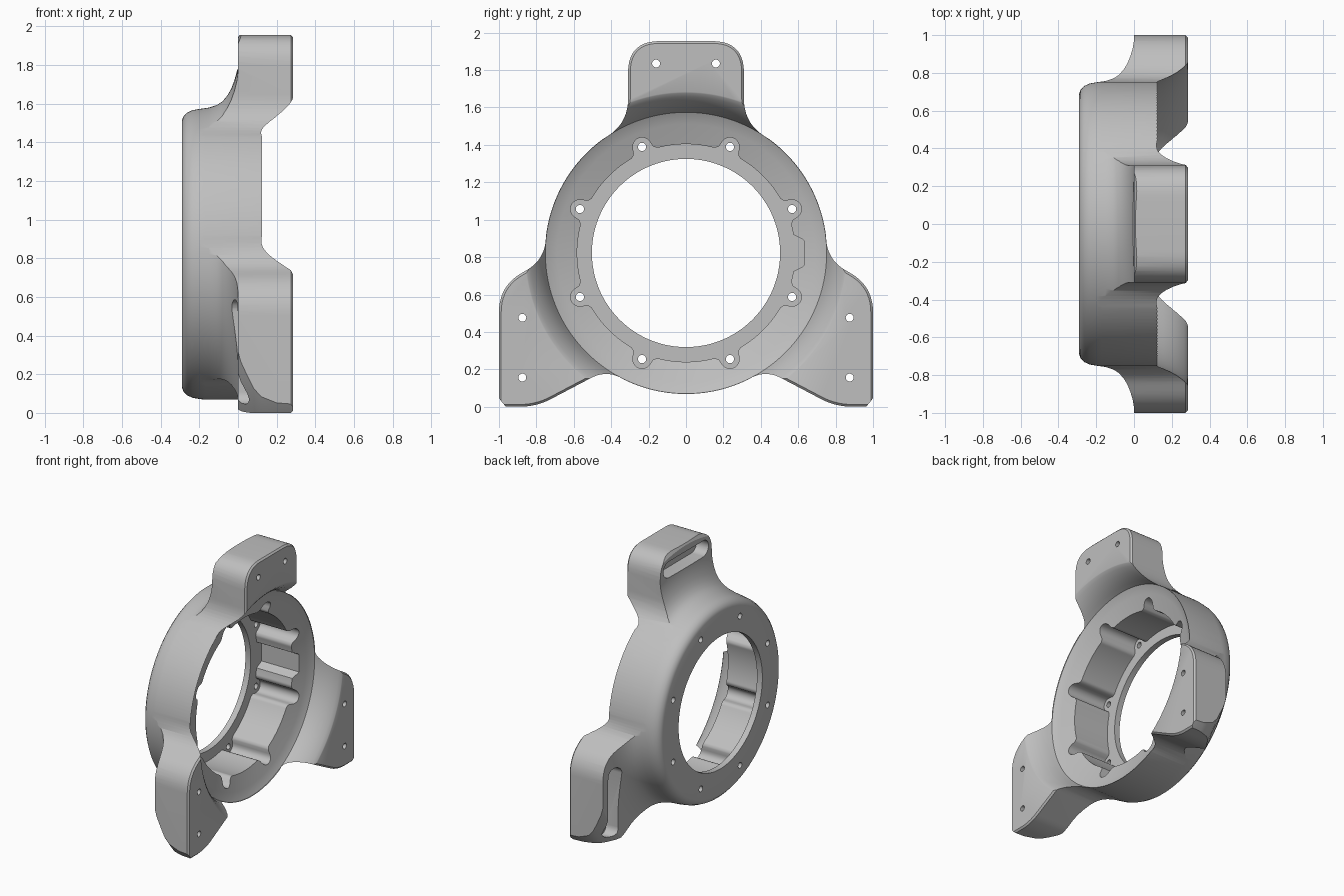
import bpy, bmesh
from math import sin, cos, pi, radians, sqrt, atan2
from mathutils import Vector

if "Cube" in bpy.data.objects:
    bpy.data.objects.remove(bpy.data.objects["Cube"])

CZ = 0.822      # height of the ring axis, which runs along x
RING = 0.754    # outer ring radius
BORE = 0.503    # through bore radius
BOLT = 0.614    # flange screw circle
LOBE = 0.05     # radius of the pocket lobes around the screws

metal = bpy.data.materials.new("grey metal")
metal.use_nodes = True
grey = (0.52, 0.52, 0.52, 1)
metal.diffuse_color = grey
metal.node_tree.nodes["Principled BSDF"].inputs["Base Color"].default_value = grey


def loft(name, rows, closed):
    """Skin equal loops of points; cap the ends unless the loft is closed."""
    bm = bmesh.new()
    loops = [[bm.verts.new(p) for p in row] for row in rows]
    n = len(rows[0])
    for i in range(len(loops) if closed else len(loops) - 1):
        p, q = loops[i], loops[(i + 1) % len(loops)]
        for k in range(n):
            m = (k + 1) % n
            bm.faces.new((p[k], p[m], q[m], q[k]))
    if not closed:
        bm.faces.new(loops[0])
        bm.faces.new(loops[-1])
    bmesh.ops.recalc_face_normals(bm, faces=bm.faces[:])
    mesh = bpy.data.meshes.new(name)
    bm.to_mesh(mesh)
    bm.free()
    mesh.materials.append(metal)
    obj = bpy.data.objects.new(name, mesh)
    bpy.context.collection.objects.link(obj)
    return obj


def prism(name, outline, x0, x1):
    """Extrude a (y, z) outline along x."""
    return loft(name, [[(x, y, z) for y, z in outline] for x in (x0, x1)], False)


def inset(outline, d):
    """Offset a clockwise outline inwards."""
    out = []
    for i, p in enumerate(outline):
        t = (Vector(outline[(i + 1) % len(outline)]) - Vector(outline[i - 1])).normalized()
        out.append((p[0] + t.y * d, p[1] - t.x * d))
    return out


def circle(y, z, r, n=24):
    return [(y + r * cos(2 * pi * i / n), z + r * sin(2 * pi * i / n)) for i in range(n)]


def rounded(points, steps=10):
    """Replace each (y, z, trim) corner of an open path by a smooth arc."""
    out = []
    for i, (y, z, trim) in enumerate(points):
        c = Vector((y, z))
        if not trim:
            out.append((y, z))
            continue
        a = c + (Vector(points[i - 1][:2]) - c).normalized() * trim
        b = c + (Vector(points[i + 1][:2]) - c).normalized() * trim
        for k in range(steps + 1):
            t = k / steps
            out.append(tuple(a * (1 - t) ** 2 + c * 2 * t * (1 - t) + b * t * t))
    return out


def ring_arc(start, end, n):
    angles = [radians(start + (end - start) * i / n) for i in range(n + 1)]
    return [(RING * cos(a), CZ + RING * sin(a), 0) for a in angles]


def apply_boolean(target, other, operation):
    mod = target.modifiers.new(operation, 'BOOLEAN')
    mod.operation, mod.object, mod.solver = operation, other, 'EXACT'
    bpy.ops.object.select_all(action='DESELECT')
    bpy.context.view_layer.objects.active = target
    target.select_set(True)
    bpy.ops.object.modifier_apply(modifier=mod.name)
    bpy.data.objects.remove(other)


def pocket_radius(a):
    """Pocket wall with eight screw lobes and one side notch."""
    r = 0.582
    d = a % (pi / 4) - pi / 8
    s = LOBE ** 2 - (BOLT * sin(d)) ** 2
    if s > 0:
        r = max(r, BOLT * cos(d) + sqrt(s))
    else:
        r += 0.025 * max(0, 1 - (abs(d) - 0.081) / 0.06) ** 2
    side = abs(atan2(sin(a), cos(a)))
    if side < 0.16:
        r = max(r, 0.63 / cos(a) - max(0, side - 0.11))
    return r


# Outer (x, radius) profile: ring flaring into the arm backs, cove on the pad side
profile = [
    (-0.29, 0.69), (-0.283, 0.71), (-0.265, 0.73), (-0.235, 0.744),
    (-0.2, 0.75), (-0.15, 0.757), (-0.11, 0.77), (-0.08, 0.79), (-0.055, 0.82),
    (-0.035, 0.855), (-0.018, 0.9), (-0.006, 0.945), (0, 0.99), (0, 1.12),
    (0.015, 1.145), (0.045, 1.178), (0.08, 1.217), (0.12, 1.243), (0.2, 1.262),
    (0.4, 1.272), (0.4, 0.9), (0.29, 0.872), (0.282, 0.855), (0.265, 0.835),
    (0.23, 0.806), (0.19, 0.782), (0.155, 0.766), (0.118, 0.752), (0.103, 0.725),
    (0.09, 0.69)]

# Body: profile swept about the axis, closed by the lobed pocket and the bore
rows = []
steps = 480
for i in range(steps):
    a = 2 * pi * i / steps
    wall = pocket_radius(a)
    section = profile + [(0.05 + (wall - 0.57) / 3, wall), (-0.245, wall),
                         (-0.245, BORE), (-0.29, BORE)]
    rows.append([(x, r * cos(a), CZ + r * sin(a)) for x, r in section])
body = loft("three_arm_ring_mount", rows, True)

# Silhouette of the three arms blended into the ring, mirrored across y
half = rounded(
    [(0, 1.955, 0), (0.31, 1.955, 0.17), (0.31, 1.515, 0.13)]
    + ring_arc(54, 7, 24)
    + [(0.757, 0.785, 0.11), (1, 0.645, 0.14), (1, 0, 0.03),
       (0.8, 0, 0.09), (0.42, 0.2, 0.1)]
    + ring_arc(-64, -90, 14))
outline = half + [(-y, z) for y, z in reversed(half) if y > 0.001]
edge = inset(outline, 0.012)
layers = [(-0.5, outline), (0.273, outline), (0.285, edge)]
silhouette = loft("arm_silhouette", [[(x, y, z) for y, z in o] for x, o in layers], False)
apply_boolean(body, silhouette, 'INTERSECT')

# Flange screw holes
for k in range(8):
    a = pi / 8 + k * pi / 4
    hole = circle(BOLT * cos(a), CZ + BOLT * sin(a), 0.022)
    apply_boolean(body, prism("flange_hole", hole, -0.6, 0.0), 'DIFFERENCE')

# Each arm: slot in the back and two holes through the pad
arms = [((0, 1.835), (1, 0)), ((0.875, 0.316), (0, 1)), ((-0.875, 0.316), (0, 1))]
for (cy, cz), (dy, dz) in arms:
    slot = []
    for i in range(26):
        a = (i if i < 13 else i - 1) * pi / 12 - pi / 2
        u = (0.21 if i < 13 else -0.21) + 0.06 * cos(a)
        v = 0.06 * sin(a)
        slot.append((cy + u * dy - v * dz, cz + u * dz + v * dy))
    apply_boolean(body, prism("slot", slot, -0.3, 0.1), 'DIFFERENCE')
    for s in (-0.16, 0.16):
        hole = circle(cy + s * dy, cz + s * dz, 0.021)
        apply_boolean(body, prism("pad_hole", hole, 0.05, 0.5), 'DIFFERENCE')

# Smooth curves, crisp machined edges
bpy.ops.object.select_all(action='DESELECT')
body.select_set(True)
bpy.context.view_layer.objects.active = body
bpy.ops.object.shade_smooth_by_angle(angle=radians(30))
